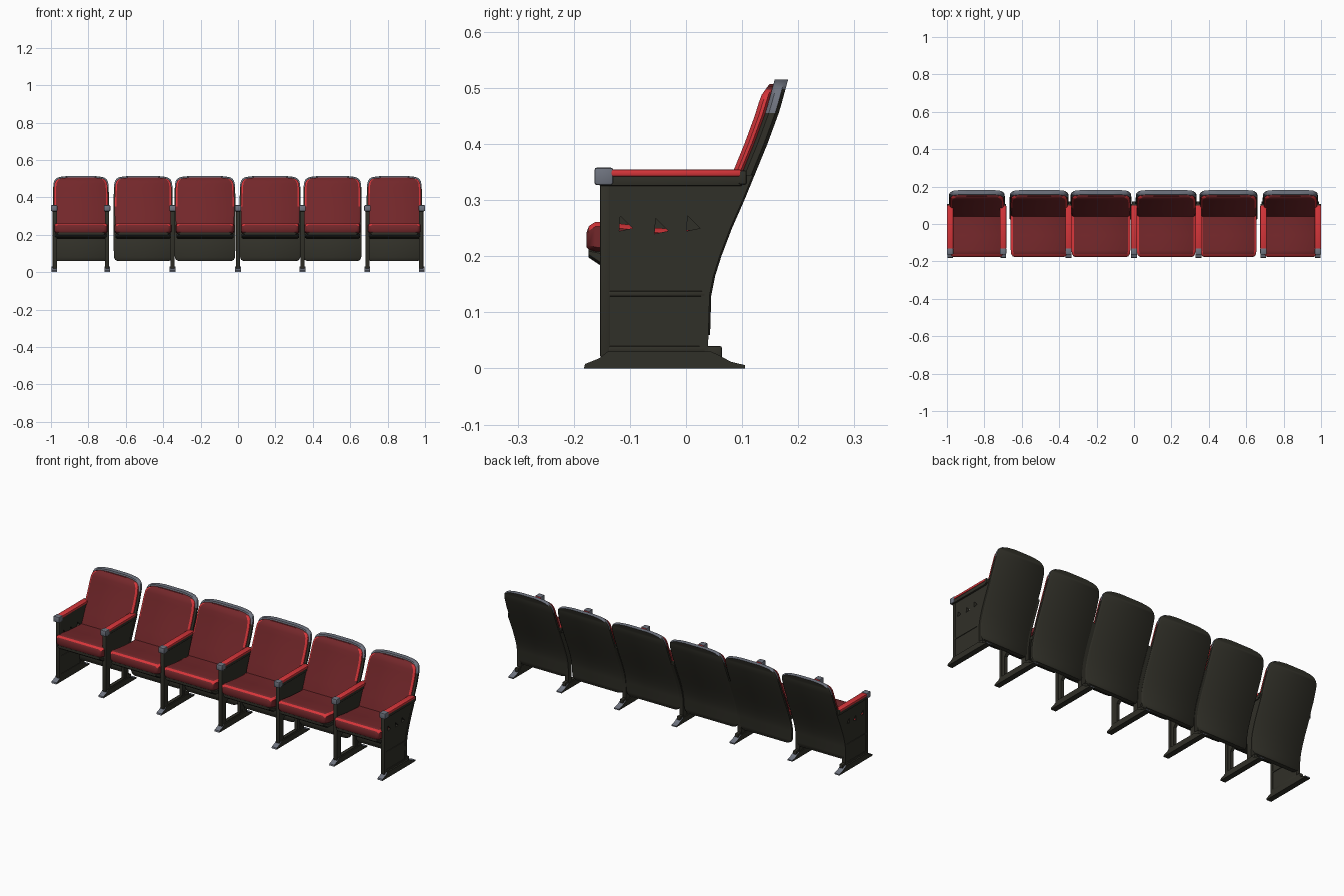
import bpy, bmesh, math
from mathutils import Vector

if "Cube" in bpy.data.objects:
    bpy.data.objects.remove(bpy.data.objects["Cube"])


def material(name, rgb):
    m = bpy.data.materials.new(name)
    m.diffuse_color = (*rgb, 1)
    m.use_nodes = True
    m.node_tree.nodes["Principled BSDF"].inputs["Base Color"].default_value = m.diffuse_color
    return m


DARK = material("dark_olive_metal", (0.030, 0.029, 0.021))
GREY = material("worn_grey_edge", (0.16, 0.175, 0.215))
RED = material("deep_red_fabric", (0.17, 0.02, 0.023))
BRIGHT = material("bright_red_fabric", (0.68, 0.036, 0.042))


def finish(name, bm, mats, rule=None, smooth=True):
    bmesh.ops.recalc_face_normals(bm, faces=bm.faces)
    bm.normal_update()
    if rule:
        for f in bm.faces:
            f.material_index = rule(f.calc_center_median(), f.normal)
    me = bpy.data.meshes.new(name)
    bm.to_mesh(me)
    bm.free()
    ob = bpy.data.objects.new(name, me)
    bpy.context.collection.objects.link(ob)
    for m in mats:
        me.materials.append(m)
    if smooth:
        bpy.ops.object.select_all(action='DESELECT')
        ob.select_set(True)
        bpy.context.view_layer.objects.active = ob
        bpy.ops.object.shade_smooth_by_angle(angle=math.radians(40))
    return ob


def loft(name, cx, rows, c, mats, rule, along_y=False):
    """Slab of stacked rings; each row is (position, near, far, half width)."""
    bm = bmesh.new()
    rings = []
    for p, a, b, w in rows:
        d = min(c * 0.7, (b - a) * 0.35)
        pts = [(-w + c, a), (w - c, a), (w, a + d), (w, b - d),
               (w - c, b), (-w + c, b), (-w, b - d), (-w, a + d)]
        rings.append([bm.verts.new((cx + x, p, q) if along_y else (cx + x, q, p))
                      for x, q in pts])
    for r, s in zip(rings, rings[1:]):
        for i in range(8):
            j = (i + 1) % 8
            bm.faces.new((r[i], r[j], s[j], s[i]))
    bm.faces.new(rings[0])
    bm.faces.new(rings[-1])
    return finish(name, bm, mats, rule)


def prism(name, cx, width, profile, mats, rule=None, smooth=True):
    """Side profile (y, z) extruded across x."""
    bm = bmesh.new()
    f = bm.faces.new([bm.verts.new((cx - width / 2, y, z)) for y, z in profile])
    g = bmesh.ops.extrude_face_region(bm, geom=[f])
    bmesh.ops.translate(bm, vec=(width, 0, 0),
                        verts=[v for v in g["geom"] if isinstance(v, bmesh.types.BMVert)])
    return finish(name, bm, mats, rule, smooth)


def box(name, cx, half, y, z, mat, bevel=0.003):
    bm = bmesh.new()
    bmesh.ops.create_cube(bm, size=1)
    for v in bm.verts:
        v.co = Vector([(r[0] + r[1]) / 2 + k * (r[1] - r[0])
                       for r, k in zip(((cx - half, cx + half), y, z), v.co)])
    bmesh.ops.bevel(bm, geom=bm.edges[:], offset=bevel, segments=2, profile=0.5, affect='EDGES')
    return finish(name, bm, [mat])


def cut(ob, cutters):
    for c in cutters:
        c.hide_render = True
        m = ob.modifiers.new("cut", 'BOOLEAN')
        m.object = c
        m.operation = 'DIFFERENCE'
        m.solver = 'EXACT'
        bpy.context.view_layer.objects.active = ob
        bpy.ops.object.modifier_apply(modifier=m.name)
        bpy.data.objects.remove(c)


# Rear curve of the backrest as (z, y)
CURVE = [(0.03, 0.042), (0.13, 0.045), (0.165, 0.052), (0.2, 0.063), (0.25, 0.082), (0.3, 0.104),
         (0.4, 0.145), (0.46, 0.167), (0.515, 0.182)]


def rear(z):
    for (z0, y0), (z1, y1) in zip(CURVE, CURVE[1:]):
        if z <= z1:
            return y0 + (y1 - y0) * (z - z0) / (z1 - z0)
    return CURVE[-1][1]


# Rounded outlines as (z, inset from full half width)
SHELL = [(0.06, 0.02), (0.066, 0.008), (0.08, 0.002), (0.13, 0), (0.165, 0), (0.2, 0), (0.25, 0),
         (0.3, 0), (0.35, 0), (0.4, 0), (0.455, 0.002), (0.47, 0.003), (0.487, 0.007),
         (0.498, 0.014), (0.506, 0.026), (0.511, 0.048), (0.515, 0.09)]
PAD = [(0.225, 0.012), (0.25, 0.008), (0.3, 0.006), (0.35, 0.006), (0.4, 0.006), (0.45, 0.007),
       (0.475, 0.01), (0.488, 0.016), (0.497, 0.028), (0.503, 0.05), (0.507, 0.09)]


def shell_rule(c, n):
    return 1 if c.z > 0.455 and n.y < 0.75 else 0


def pad_rule(c, n):
    return 1 if c.z > 0.35 and abs(n.x) > 0.3 else 0


def cushion_rule(c, n):
    return 1 if (abs(n.x) > 0.3 and c.z > 0.235) or (n.y < -0.35 and n.z > 0.6) else 0


# Seats: centre and half width
for i, (cx, w) in enumerate([(-0.84, 0.15), (-0.507, 0.158), (-0.177, 0.163),
                             (0.172, 0.163), (0.505, 0.156), (0.836, 0.148)], 1):
    loft(f"back_shell_{i}", cx, [(z, rear(z) - 0.024, rear(z), w - s) for z, s in SHELL],
         0.009, [DARK, GREY], shell_rule)
    pad_rows = [(z, rear(z) - (0.041 if z < 0.485 else 0.041 - (z - 0.485) * 0.45),
                 rear(z) - 0.021, w - s) for z, s in PAD]
    loft(f"back_pad_{i}", cx, pad_rows, 0.01, [RED, BRIGHT], pad_rule)
    v = w - 0.006
    loft(f"seat_cushion_{i}", cx,
         [(-0.177, 0.216, 0.243, v - 0.022), (-0.173, 0.211, 0.254, v - 0.011),
          (-0.162, 0.208, 0.261, v - 0.003), (-0.14, 0.205, 0.261, v),
          (-0.06, 0.205, 0.251, v), (0.02, 0.205, 0.246, v), (0.05, 0.205, 0.246, v)],
         0.012, [RED, BRIGHT], cushion_rule, True)
    # Pan under the cushion
    loft(f"seat_pan_{i}", cx,
         [(-0.174, 0.198, 0.215, v - 0.018), (-0.15, 0.182, 0.21, v - 0.004),
          (-0.05, 0.178, 0.208, v - 0.004), (0.04, 0.18, 0.208, v - 0.004)],
         0.008, [DARK], None, True)

# Standards between and beside the seats
FOOT = [(-0.182, 0), (0.105, 0), (0.105, 0.006), (0.08, 0.012), (0.058, 0.024),
        (0.045, 0.03), (-0.14, 0.03), (-0.155, 0.018), (-0.18, 0.008)]
STANDARD = [(-0.15, 0.02), (-0.15, 0.33), (rear(0.33) - 0.006, 0.33)] + \
           [(rear(z) - 0.004, z) for z in (0.3, 0.25, 0.2, 0.165, 0.13, 0.03)] + [(0.038, 0.02)]


def foot_rule(c, n):
    return 1 if n.z > 0.15 and c.z < 0.028 or abs(n.y) > 0.8 else 0


for i, ax in enumerate([-0.983, -0.70, -0.35, 0.0, 0.345, 0.692, 0.983], 1):
    end = i in (1, 7)
    # The end panels sit slightly inside their armrests
    cx = math.copysign(0.979, ax) if end else ax
    panel = prism(f"side_panel_{i}", cx, 0.017, STANDARD, [DARK], smooth=False)
    if end:
        # Small triangular piercings
        cut(panel, [prism("cutter", cx, 0.1, [(y - 0.011, z - 0.013), (y + 0.013, z - 0.008),
                                              (y - 0.009, z + 0.014)], [DARK], smooth=False)
                    for y, z in ((-0.108, 0.258), (-0.045, 0.253), (0.012, 0.258))])
        # Raised frame around the lower recess
        box(f"middle_rail_{i}", cx, 0.0115, (-0.14, 0.035), (0.128, 0.138), DARK)
        box(f"lower_rail_{i}", cx, 0.0115, (-0.14, 0.035), (0.028, 0.04), DARK)
    else:
        # Open frame between the legs
        cut(panel, [prism("cutter", cx, 0.1, [(-0.115, 0.034), (0.008, 0.034), (0.008, 0.15),
                                              (-0.1, 0.15), (-0.115, 0.135)], [DARK], smooth=False)])
    box(f"front_post_{i}", cx, 0.0115, (-0.153, -0.135), (0.02, 0.33), DARK)
    strip = [(rear(z) - 0.003, z) for z in (0.03, 0.08, 0.13, 0.165, 0.2, 0.25, 0.3, 0.345)]
    prism(f"rear_post_{i}", cx, 0.022, strip + [(y - 0.015, z) for y, z in reversed(strip)], [DARK])
    prism(f"foot_{i}", ax, 0.03, FOOT, [DARK, GREY], foot_rule, False)
    box(f"foot_bolt_{i}", cx, 0.01, (0.035, 0.064), (0.018, 0.04), DARK)

    # Armrest
    box(f"arm_base_{i}", ax, 0.014, (-0.155, 0.1), (0.325, 0.346), DARK)
    box(f"arm_heel_{i}", ax, 0.0165, (0.094, 0.108), (0.328, 0.353), DARK)
    box(f"arm_pad_{i}", ax, 0.017, (-0.135, 0.099), (0.342, 0.355), BRIGHT, 0.004)
    box(f"arm_cap_{i}", ax, 0.017, (-0.163, -0.13), (0.327, 0.358), GREY, 0.004)
